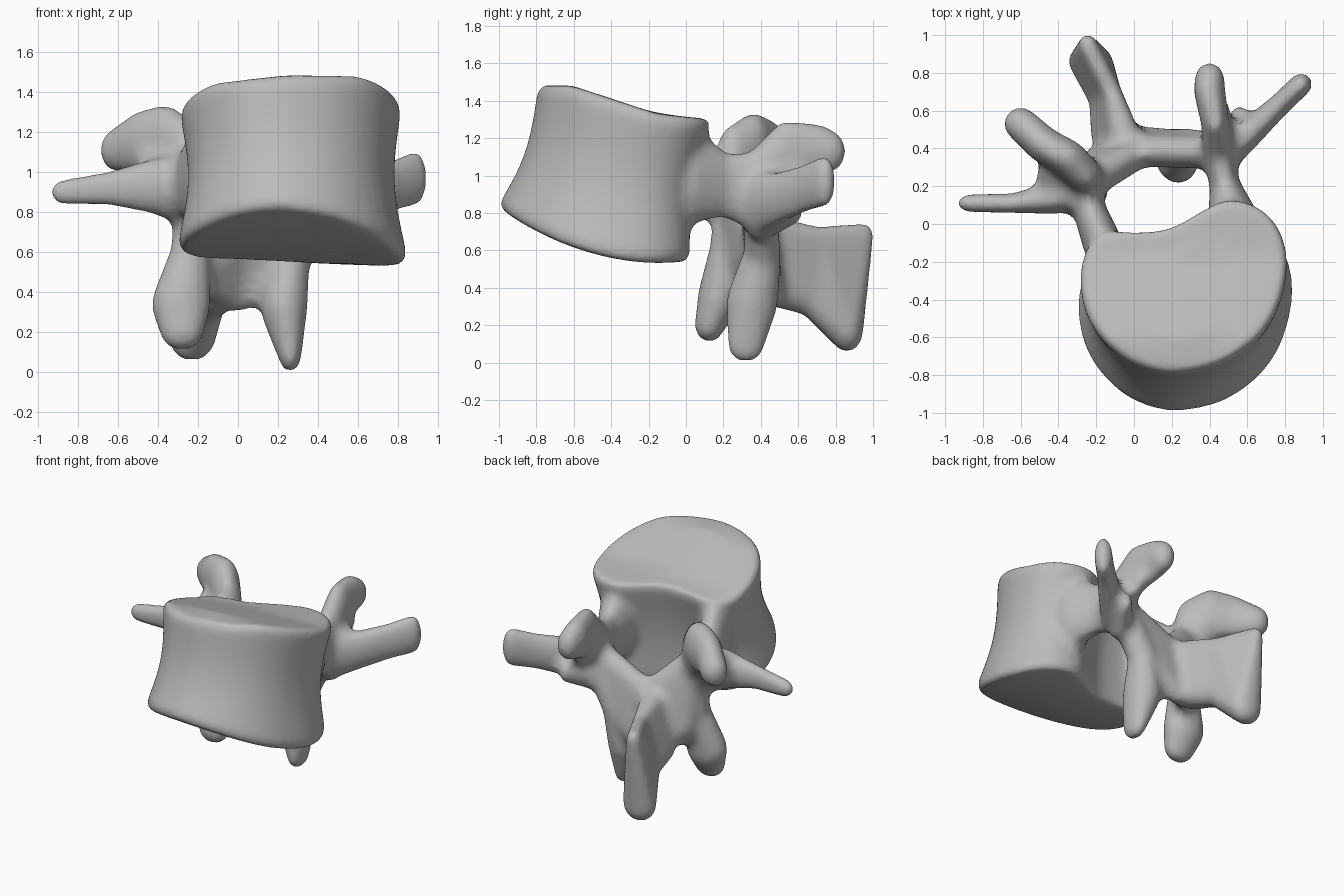
import bpy, bmesh, math
from mathutils import Vector

cube = bpy.data.objects.get("Cube")
if cube:
    bpy.data.objects.remove(cube)

mat = bpy.data.materials.new("bone grey")
mat.use_nodes = True
GREY = (0.5, 0.5, 0.5, 1)
mat.diffuse_color = GREY
mat.node_tree.nodes["Principled BSDF"].inputs["Base Color"].default_value = GREY

bm = bmesh.new()


def ellipsoid(x, y, z, rx, ry, rz):
    pts = []
    for i in range(1, 8):
        lat = math.pi * (i / 8 - 0.5)
        for j in range(14):
            lon = math.tau * j / 14
            pts.append((x + rx * math.cos(lat) * math.cos(lon),
                        y + ry * math.cos(lat) * math.sin(lon), z + rz * math.sin(lat)))
    return pts


def hull(*blobs):
    """Convex skin around a few ellipsoids."""
    part = bmesh.new()
    for blob in blobs:
        for p in ellipsoid(*blob):
            part.verts.new(p)
    out = bmesh.ops.convex_hull(part, input=part.verts)
    junk = {g for g in out["geom_interior"] + out["geom_unused"]
            if isinstance(g, bmesh.types.BMVert)}
    bmesh.ops.delete(part, geom=list(junk), context="VERTS")
    bmesh.ops.recalc_face_normals(part, faces=part.faces)
    mesh = bpy.data.meshes.new("part")
    part.to_mesh(mesh)
    part.free()
    bm.from_mesh(mesh)
    bpy.data.meshes.remove(mesh)


def chain(*blobs):
    for a, b in zip(blobs, blobs[1:]):
        hull(a, b)


# Vertebral body: kidney outline lofted from the lower to the upper plate
outline = [Vector(p) for p in (
    (.25, -.79), (.5, -.73), (.72, -.55), (.82, -.28), (.8, -.05), (.68, .1), (.5, .15),
    (.36, .08), (.2, -.02), (0, -.04), (-.14, -.02), (-.25, -.09), (-.3, -.28),
    (-.25, -.51), (-.09, -.69), (.08, -.77))]
for _ in range(2):
    outline = [q for i, p in enumerate(outline) for n in [outline[(i + 1) % len(outline)]]
               for q in (p.lerp(n, .25), p.lerp(n, .75))]
centre = Vector((.25, -.33))


def body_point(p, t, rim=1):
    waist = rim * (1.01 - .09 * math.sin(math.pi * t) ** 1.2)
    up = centre + (p - centre) * waist
    low = Vector((.26 + (up.x - .25) * 1.04, -.49 + (up.y + .32) * 1.11))
    q = low.lerp(up, t)
    z_low = .55 + .34 * max(0, -.1 - low.y) ** 2 - .04 * (low.x - .25)
    z_up = max(1.485 - .33 * max(0, up.y + .62), 1.335 - .1 * (up.y + .2))
    z_up += .1 * min(0, up.x - .25)
    return (q.x, q.y, z_low + (z_up - z_low) * t)


# Rounded rims: the rings draw in close to either plate
rim_steps = [(0, .94), (.025, .98), (.07, 1)]
levels = rim_steps + [(i / 10, 1) for i in range(2, 9)]
levels += [(1 - t, s) for t, s in reversed(rim_steps)]
rings = [[bm.verts.new(body_point(p, t, s)) for p in outline] for t, s in levels]
n = len(outline)
for a, b in zip(rings, rings[1:]):
    for i in range(n):
        bm.faces.new((a[i], a[(i + 1) % n], b[(i + 1) % n], b[i]))
for ring, t in ((rings[0], 0), (rings[-1], 1)):
    loops = [ring]
    for s in (.62, .31):
        loops.append([bm.verts.new(body_point(centre.lerp(p, s), t)) for p in outline])
    mid = bm.verts.new(body_point(centre, t))
    for a, b in zip(loops, loops[1:]):
        for i in range(n):
            f = (a[i], a[(i + 1) % n], b[(i + 1) % n], b[i])
            bm.faces.new(f if t else f[::-1])
    for i in range(n):
        f = (loops[-1][i], loops[-1][(i + 1) % n], mid)
        bm.faces.new(f if t else f[::-1])

# Pedicles joining the body to the arch
chain((.53, 0, 1.0, .14, .14, .27), (.48, .2, .95, .08, .1, .17),
      (.45, .38, .92, .09, .1, .22))
chain((-.17, -.1, 1.0, .1, .14, .27), (-.24, .08, .95, .085, .1, .18),
      (-.26, .24, .94, .11, .11, .2))

# Transverse processes, with a web of bone at each base
chain((.48, .38, .86, .1, .1, .18), (.62, .49, .88, .07, .08, .14),
      (.77, .63, .93, .06, .06, .13), (.885, .74, .97, .06, .06, .14))
hull((.46, .4, .78, .08, .1, .13), (.56, .55, .81, .05, .08, .08))
chain((-.26, .2, .92, .1, .12, .19), (-.42, .14, .93, .08, .09, .14),
      (-.62, .11, .92, .08, .055, .09), (-.86, .11, .9, .08, .05, .065))
hull((-.3, .22, .95, .1, .1, .16), (-.44, .29, 1.01, .07, .08, .1),
     (-.45, .17, .93, .07, .07, .1))

# Superior articular processes
chain((.45, .38, .96, .09, .1, .18), (.43, .54, 1.12, .075, .1, .18),
      (.4, .7, 1.14, .085, .09, .14), (.4, .77, 1.13, .08, .085, .11))
hull((.47, .5, 1.0, .05, .1, .15), (.46, .6, 1.02, .05, .06, .08))
chain((-.26, .25, 1.04, .1, .1, .23), (-.37, .36, 1.16, .12, .09, .18),
      (-.48, .42, 1.15, .09, .1, .16), (-.6, .53, 1.11, .09, .09, .11))

# Laminae sloping down to the midline
hull((.41, .38, .85, .09, .09, .15), (.26, .42, .55, .09, .08, .14),
     (.05, .39, .68, .08, .09, .15), (.0, .45, .4, .08, .07, .1))
hull((-.21, .25, .9, .1, .1, .15), (-.2, .3, .55, .1, .1, .14),
     (.02, .38, .68, .08, .09, .15), (-.02, .45, .4, .09, .07, .1))

# Inferior articular processes
chain((.4, .4, .8, .09, .09, .14), (.27, .41, .58, .09, .1, .12),
      (.23, .355, .33, .12, .14, .15), (.26, .32, .1, .06, .1, .1))
chain((-.23, .25, .82, .09, .1, .14), (-.24, .22, .58, .1, .1, .12),
      (-.285, .17, .34, .15, .11, .15), (-.28, .125, .2, .11, .08, .09))

# Spinous process: a thin hatchet plate, thick at its root and lower tip
top_root, low_root = (-.04, .43, .71, .09, .07, .08), (-.1, .46, .42, .13, .08, .12)
top_mid, low_mid = (-.12, .7, .66, .05, .07, .07), (-.15, .66, .36, .09, .08, .11)
top_tip, low_tip = (-.245, .945, .68, .05, .06, .07), (-.23, .86, .175, .12, .09, .12)
hull(top_root, low_root, top_mid, low_mid)
hull(top_mid, low_mid, top_tip, low_tip)

# Fuse everything into one bone
mesh = bpy.data.meshes.new("vertebra")
bm.to_mesh(mesh)
bm.free()
bone = bpy.data.objects.new("vertebra", mesh)
bpy.context.collection.objects.link(bone)
mesh.materials.append(mat)


def modify(kind, **settings):
    mod = bone.modifiers.new(kind.lower(), kind)
    for key, value in settings.items():
        setattr(mod, key, value)


# Swell, fuse again and shrink back, which fillets the inner corners
FILLET = .035
modify("REMESH", mode="VOXEL", voxel_size=.017)
modify("SMOOTH", factor=.5, iterations=6)
modify("DISPLACE", strength=FILLET, mid_level=0)
modify("REMESH", mode="VOXEL", voxel_size=.017)
modify("SMOOTH", factor=.5, iterations=4)
modify("DISPLACE", strength=-FILLET, mid_level=0)
modify("SMOOTH", factor=.5, iterations=5)
bpy.context.view_layer.objects.active = bone
bone.select_set(True)
for name in [m.name for m in bone.modifiers]:
    bpy.ops.object.modifier_apply(modifier=name)
bpy.ops.object.shade_smooth()
